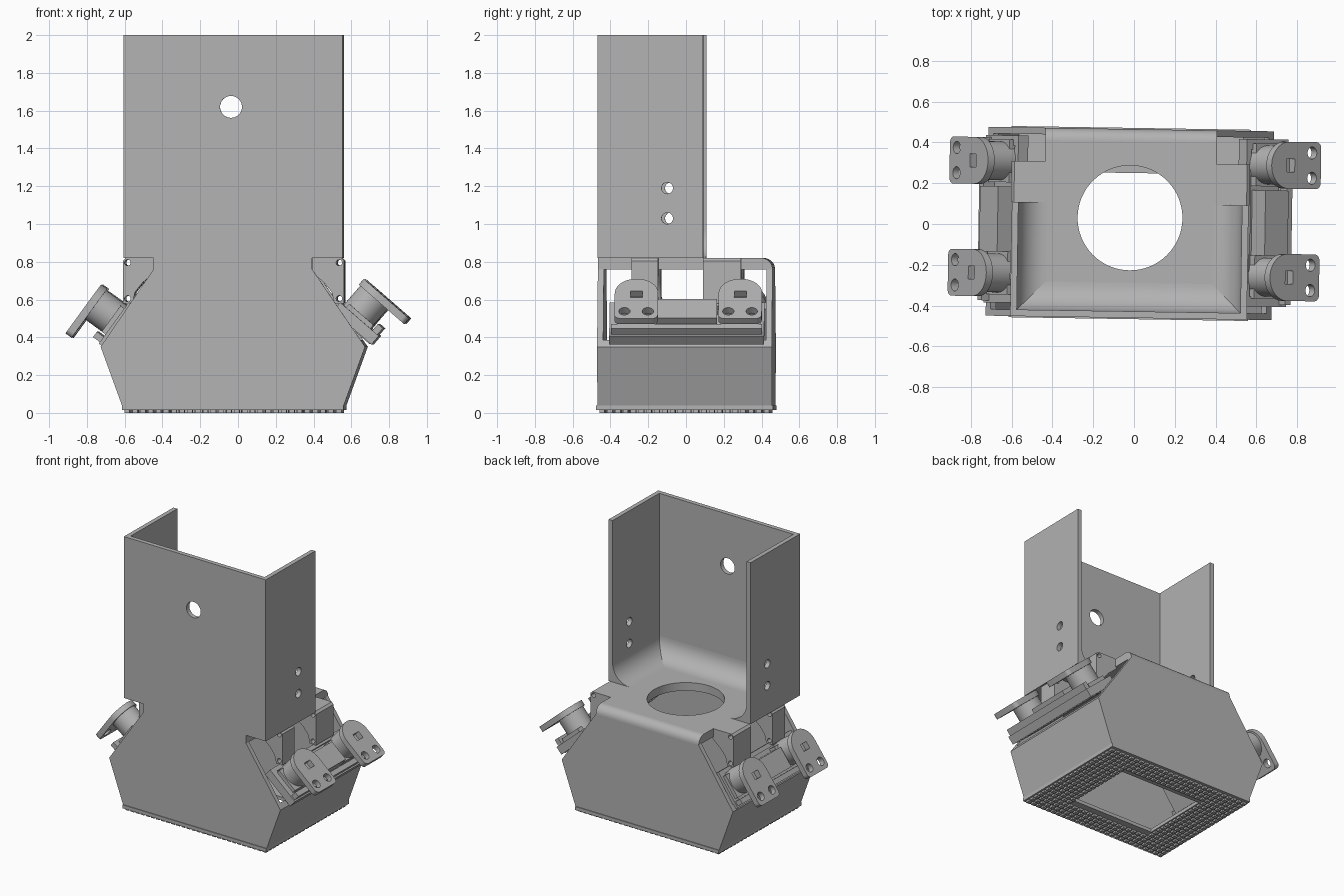
import bpy
from math import sin, cos, pi, radians
from mathutils import Vector, Matrix

if "Cube" in bpy.data.objects:
    bpy.data.objects.remove(bpy.data.objects["Cube"])

grey = bpy.data.materials.new("plain_grey")
grey.use_nodes = True
grey.diffuse_color = (0.45, 0.45, 0.45, 1)
grey.node_tree.nodes["Principled BSDF"].inputs["Base Color"].default_value = (0.45, 0.45, 0.45, 1)

# The whole assembly sits slightly turned and off centre
PLACE = Matrix.Translation((-0.02, 0, 0)) @ Matrix.Rotation(radians(-0.9), 4, "Z")
X, Y, Z = Vector((1, 0, 0)), Vector((0, 1, 0)), Vector((0, 0, 1))
parts = []


def slab(name, outlines, u, v, t0, t1, origin=(0, 0, 0)):
    """Flat outline with holes in the u, v plane, thick from t0 to t1 along u x v."""
    curve = bpy.data.curves.new(name, "CURVE")
    curve.dimensions, curve.fill_mode = "2D", "BOTH"
    curve.extrude = (t1 - t0) / 2
    for pts in outlines:
        s = curve.splines.new("POLY")
        s.points.add(len(pts) - 1)
        for p, (a, b) in zip(s.points, pts):
            p.co = (a, b, 0, 1)
        s.use_cyclic_u = True
    temp = bpy.data.objects.new("temp", curve)
    bpy.context.collection.objects.link(temp)
    graph = bpy.context.evaluated_depsgraph_get()
    mesh = bpy.data.meshes.new_from_object(temp.evaluated_get(graph))
    bpy.data.objects.remove(temp)
    n = u.cross(v)
    frame = Matrix((u, v, n)).transposed().to_4x4()
    frame.translation = Vector(origin) + n * (t0 + t1) / 2
    mesh.transform(PLACE @ frame)
    mesh.materials.clear()
    mesh.materials.append(grey)
    obj = bpy.data.objects.new(name, mesh)
    bpy.context.collection.objects.link(obj)
    parts.append(obj)
    return obj


def arc(a, b, r, start=0, end=360, n=40):
    full = end - start == 360
    return [(a + r * cos(radians(start + (end - start) * i / n)),
             b + r * sin(radians(start + (end - start) * i / n))) for i in range(n if full else n + 1)]


def rect(a0, a1, b0, b1):
    return [(a0, b0), (a1, b0), (a1, b1), (a0, b1)]


def mirrored(half):
    return half + [(-a, b) for a, b in reversed(half)]


def flip(pts, s):
    return [(a * s, b) for a, b in pts]


FRONT, BACK, T = -0.46, 0.465, 0.032
lower = [(0.42, 0.76), (0.70, 0.35), (0.58, 0.02)]

# Front and back panels (u x v points to -y)
slab("front_panel", [mirrored([(0.58, 2), (0.58, 0.82), (0.42, 0.82)] + lower),
                     arc(-0.01, 1.62, 0.058)], X, Z, -FRONT - T, -FRONT)
slab("back_panel", [mirrored(lower)], X, Z, -BACK, -BACK + T)

# Top deck with round opening and rounded back edge
slab("top_deck", [rect(-0.42, 0.42, FRONT, BACK - 0.06), arc(0, 0.03, 0.257, n=64)], X, Y, 0.76, 0.82)
slab("deck_back_edge", [[(BACK - 0.06, 0.76)] + arc(BACK - 0.06, 0.76, 0.06, 0, 90, 10)],
     Y, Z, -0.42, 0.42)

# Inner coves between deck and upright walls
R = 0.14
slab("front_cove", [[(FRONT + T, 0.82)] + arc(FRONT + T + R, 0.82 + R, R, 180, 270, 12)],
     Y, Z, -0.55, 0.55)

for s, side in ((1, "left"), (-1, "right")):
    # Upright side wall with two bolt holes
    a, b = sorted((s * 0.58, s * (0.58 - T)))
    slab(side + "_wall", [rect(FRONT, 0.10, 0.82, 2)] +
         [arc(-0.09, z, 0.03) for z in (1.03, 1.19)], Y, Z, a, b)
    cove = [(0.56, 0.82), (0.56, 0.82 + R)] + arc(0.548 - R, 0.82 + R, R, 0, -90, 12)
    slab(side + "_cove", [flip(cove, s)], X, Z, -0.10, -FRONT)

    # Flared lower side sheet with a folded lip
    sheet = [(0.58, 0.02), (0.70, 0.35), (0.676, 0.385), (0.65, 0.365), (0.662, 0.345), (0.547, 0.03)]
    slab(side + "_lower_sheet", [flip(sheet, s)], X, Z, -BACK, -FRONT)

    # Hanging gusset tabs with pin holes
    tab = [(0.36, 0.82), (0.57, 0.82), (0.585, 0.805), (0.585, 0.58), (0.535, 0.58),
           (0.52, 0.64), (0.48, 0.69), (0.42, 0.74), (0.40, 0.77)]
    for y0, y1, place in ((-0.28, -0.14, "front"), (0.10, 0.30, "back")):
        slab(f"{side}_{place}_tab", [flip(tab, s)] +
             [arc(s * 0.56, z, 0.016, n=16) for z in (0.605, 0.795)], X, Z, -y1, -y0)

    # Tilted side module: n points outwards, u runs down towards the lug tips
    ang = radians(41 if s > 0 else 54)
    u = Vector((s * cos(ang), 0, -sin(ang)))
    n = Vector((s * sin(ang), 0, cos(ang)))
    v = n.cross(u)
    top = Vector((0.69, 0, 0.71)) if s > 0 else Vector((-0.70, 0, 0.68))
    mid = top + Y * 0.015
    slab(side + "_module_plate", [rect(0.0, 0.25, -0.38, 0.38)], u, v, -0.24, -0.20, mid)
    slab(side + "_module_core", [rect(0.05, 0.20, -0.16, 0.16)], u, v, -0.20, -0.10, mid)
    slab(side + "_module_rim", [rect(-0.01, 0.26, -0.41, 0.41), rect(0.02, 0.22, -0.36, 0.36)],
         u, v, -0.235, -0.175, mid)
    slab(side + "_module_rail", [rect(0.215, 0.25, -0.40, 0.40)], u, v, -0.18, -0.13, mid)

    # Mounting lugs: rounded plate with slot and two holes on a round post
    outline = arc(0.115, 0, 0.115, 90, 270, 24) + arc(0.29, -0.085, 0.03, -90, 0, 6) \
        + arc(0.29, 0.085, 0.03, 0, 90, 6)
    for y, place in ((-0.25, "front"), (0.30, "back")):
        at = top + Y * y
        name = f"{side}_{place}_lug"
        slab(name + "_plate", [outline, rect(0.10, 0.15, -0.032, 0.032)] +
             [arc(0.262, w, 0.03, n=24) for w in (-0.062, 0.062)], u, v, -0.04, 0, at)
        slab(name + "_post", [arc(0.105, 0, 0.095)], u, v, -0.21, -0.04, at)
        slab(name + "_foot", [rect(0.03, 0.20, -0.105, 0.105)], u, v, -0.20, -0.15, at)

# Bottom flange with rectangular opening
slab("bottom_flange", [rect(-0.587, 0.587, FRONT - 0.006, BACK + 0.006),
                       rect(-0.33, 0.33, -0.25, 0.25)], X, Y, 0.015, 0.04)

# Rows of small grip studs under the flange
studs = []
for i in range(28):
    for j in range(22):
        x, y = (i - 13.5) * 0.0415, (j - 10.5) * 0.0415
        if abs(x) > 0.35 or abs(y) > 0.27:
            studs.append(rect(x - 0.014, x + 0.014, y - 0.014, y + 0.014))
slab("grip_studs", studs, X, Y, 0, 0.016)

# Smooth the round parts, keep edges sharp
bpy.ops.object.select_all(action="DESELECT")
for obj in parts:
    obj.select_set(True)
bpy.context.view_layer.objects.active = parts[0]
bpy.ops.object.shade_smooth_by_angle(angle=radians(30))
